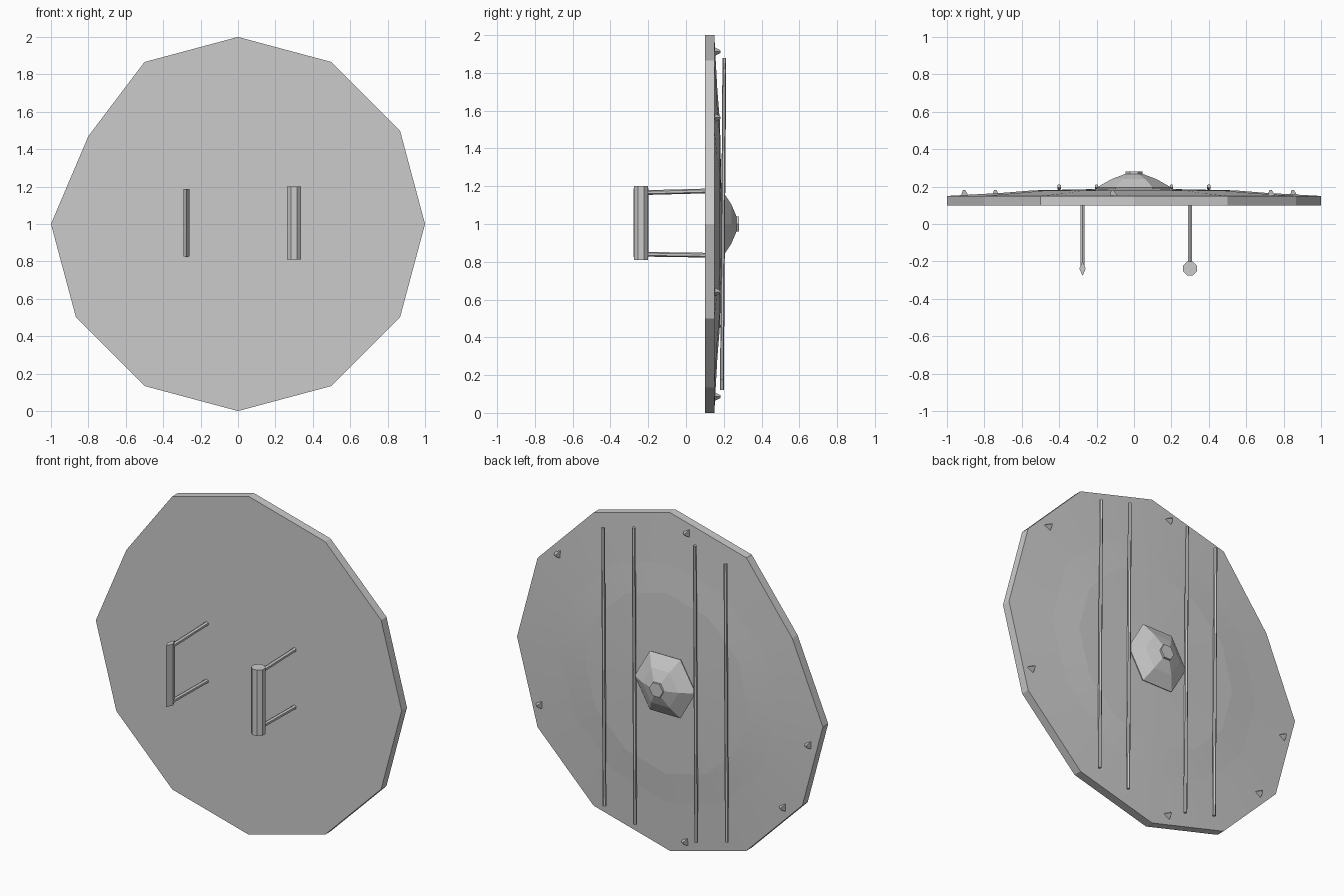
import bpy, bmesh, math
from mathutils import Vector

if "Cube" in bpy.data.objects:
    bpy.data.objects.remove(bpy.data.objects["Cube"])


def finish(bm, name, loc=(0, 0, 0)):
    bmesh.ops.recalc_face_normals(bm, faces=bm.faces)
    me = bpy.data.meshes.new(name)
    bm.to_mesh(me)
    bm.free()
    ob = bpy.data.objects.new(name, me)
    ob.location = loc
    bpy.context.collection.objects.link(ob)
    return ob


def ring_body(name, profile, sides, z=1.0, nudge=False, start=0.0):
    """Spin (radius, y) rings about the y axis; cap first ring, cap last ring."""
    bm = bmesh.new()
    rings = []
    for i, (r, y) in enumerate(profile):
        ring = []
        for k in range(sides):
            a = start + 2 * math.pi * k / sides
            x, h = r * math.cos(a), r * math.sin(a)
            if nudge and k == 5 and r == 1.0:
                x, h = -0.80, 0.47          # dented rim corner
            ring.append(bm.verts.new((x, y, h)))
        rings.append(ring)
    for a, b in zip(rings, rings[1:]):
        for k in range(sides):
            n = (k + 1) % sides
            bm.faces.new((a[k], a[n], b[n], b[k]))
    bm.faces.new(rings[0])
    bm.faces.new(rings[-1])
    return bm, rings


def rod(name, a, b, r, sides=6, sx=1.0, sy=1.0, r2=None, roll=0.0):
    """Prism or cone between two points, optionally squashed in cross-section."""
    a, b = Vector(a), Vector(b)
    d = b - a
    bm = bmesh.new()
    bmesh.ops.create_cone(bm, cap_ends=True, segments=sides, radius1=r,
                          radius2=r if r2 is None else r2, depth=d.length)
    c, s = math.cos(roll), math.sin(roll)
    q = d.to_track_quat('Z', 'Y') if abs(d.normalized().z) < 0.9 else Vector((0, 0, 1)).rotation_difference(d)
    for v in bm.verts:
        x, y, z = v.co
        v.co = (a + b) / 2 + q @ Vector(((x * c - y * s) * sx, (x * s + y * c) * sy, z))
    return finish(bm, name)


# shield plate: flat front, three shallow stepped cones on the back
bm, rings = ring_body("shield_plate", [(1.0, 0.10), (1.0, 0.15), (0.71, 0.166),
                                       (0.535, 0.18), (0.15, 0.188)], 12, nudge=True)
level = {v: i for i, ring in enumerate(rings) for v in ring}
for e in bm.edges:
    i, j = (level[v] for v in e.verts)
    e.smooth = i != j and min(i, j) >= 1
for f in bm.faces:
    f.smooth = True
finish(bm, "shield_plate", (0, 0, 1))

# six-sided central boss
bm, _ = ring_body("boss", [(0.19, 0.175), (0.2, 0.195), (0.12, 0.24), (0.045, 0.268),
                           (0.045, 0.28)], 6)
finish(bm, "boss", (0, 0, 1))

# four vertical bars across the back
for x, h in ((-0.4, 0.825), (-0.2, 0.88), (0.2, 0.88), (0.4, 0.825)):
    rod("back_bar", (x, 0.19, 1 - h), (x, 0.203, 1 + h), 0.01, 6)

# small three-sided studs near the rim
for deg in (37.7, 97.3, 188, 216, 263.4, 337):
    x = 0.92 * math.cos(math.radians(deg))
    z = 1 + 0.92 * math.sin(math.radians(deg))
    rod("rim_stud", (x, 0.148, z), (x, 0.182, z), 0.029, 3, r2=0.008, roll=math.pi / 2)

# round hand grip with two struts
rod("round_grip", (0.3, -0.238, 0.81), (0.3, -0.238, 1.2), 0.04, 8, roll=math.pi / 8)
# flat blade-shaped grip
rod("flat_grip", (-0.275, -0.238, 0.825), (-0.275, -0.238, 1.188), 0.04, 4, sx=0.42)

# struts joining both grips to the plate
for x in (0.3, -0.275):
    for z0, z1 in ((0.842, 0.835), (1.168, 1.175)):
        rod("grip_strut", (x, -0.225, z0 - 0.002), (x, 0.11, z1), 0.0125, 6)
